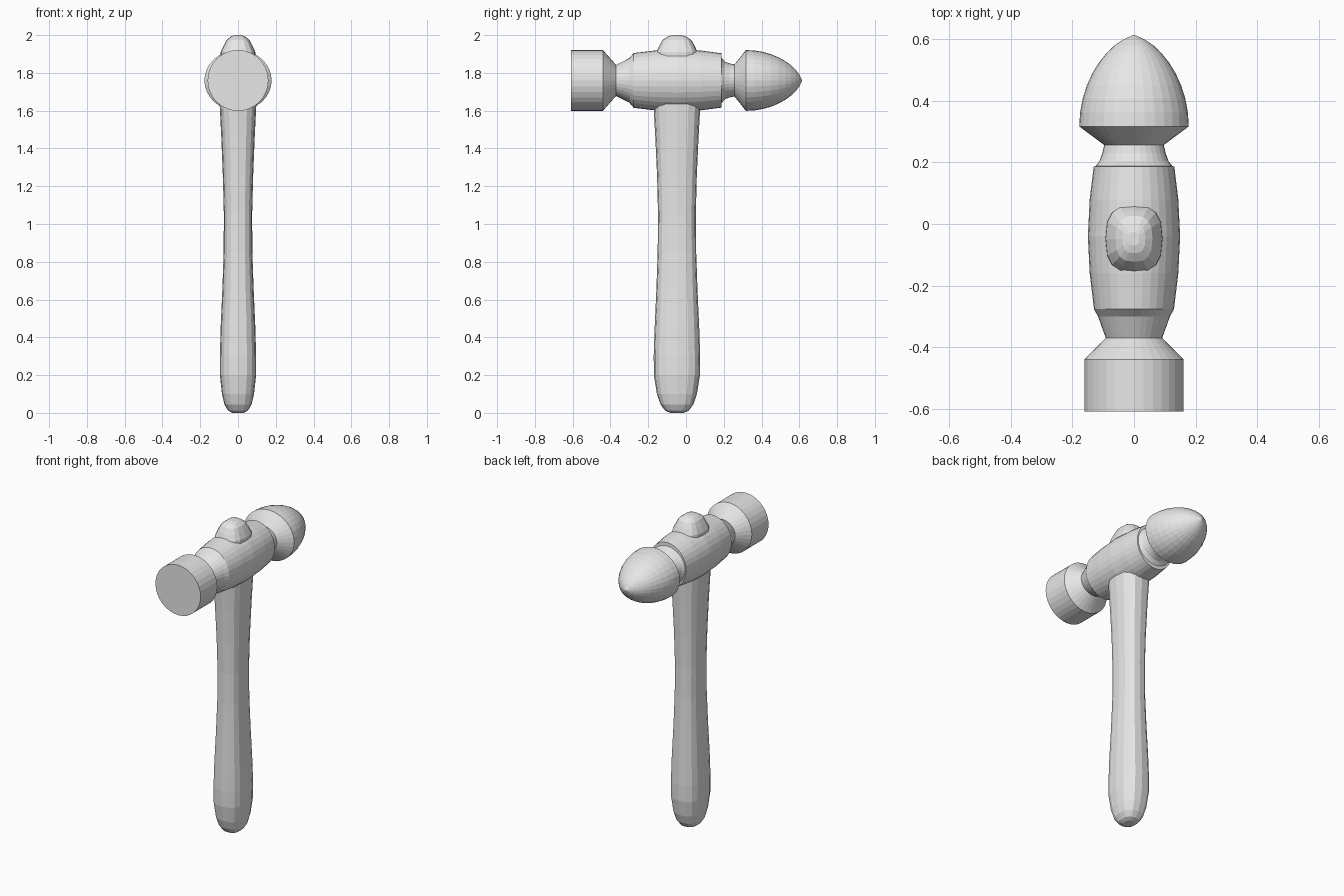
import bpy
import bmesh
from math import cos, sin, pi, copysign

if "Cube" in bpy.data.objects:
    bpy.data.objects.remove(bpy.data.objects["Cube"], do_unlink=True)

grey = bpy.data.materials.new("light grey")
grey.use_nodes = True
colour = (0.8, 0.8, 0.8, 1)
grey.diffuse_color = colour
grey.node_tree.nodes["Principled BSDF"].inputs["Base Color"].default_value = colour


def rounded(value, power):
    return copysign(abs(value) ** (2 / power), value)


def loft(name, rings, sides, place, power=2):
    """Skin rings of (position, half width, half depth) along one axis."""
    bm = bmesh.new()
    loops = []
    for t, a, b in rings:
        angles = [2 * pi * i / sides for i in range(sides)]
        loops.append([bm.verts.new(place(a * rounded(cos(k), power),
                                         b * rounded(sin(k), power), t))
                      for k in angles])
    for low, high in zip(loops, loops[1:]):
        for i in range(sides):
            j = (i + 1) % sides
            bm.faces.new((low[i], low[j], high[j], high[i]))
    bm.faces.new(loops[0][::-1])
    bm.faces.new(loops[-1])
    bmesh.ops.recalc_face_normals(bm, faces=bm.faces)
    mesh = bpy.data.meshes.new(name)
    bm.to_mesh(mesh)
    bm.free()
    mesh.materials.append(grey)
    obj = bpy.data.objects.new(name, mesh)
    bpy.context.collection.objects.link(obj)
    return obj


# Head: striking face, front neck, barrel body, rear neck
head = [(-0.61, 0.161, 0.161), (-0.44, 0.161, 0.161), (-0.37, 0.092, 0.082),
        (-0.30, 0.117, 0.118), (-0.277, 0.13, 0.145), (-0.16, 0.144, 0.159),
        (-0.04, 0.15, 0.165), (0.08, 0.144, 0.158), (0.187, 0.131, 0.144),
        (0.188, 0.125, 0.122), (0.205, 0.112, 0.1), (0.23, 0.103, 0.09),
        (0.257, 0.097, 0.085)]

# Egg-shaped peen
steps = 10
for i in range(steps):
    u = sin(i / steps * pi / 2)
    r = (1 - u * u) ** 0.65
    head.append((0.317 + 0.295 * u, 0.178 * r, 0.161 * r))
head.append((0.614, 0.004, 0.004))
loft("hammer_head", head, 32, lambda a, b, t: (a, t, 1.76 + b))

# Handle with rounded butt, running through the head to a domed top
handle = [(0, 0.03, 0.035), (0.012, 0.052, 0.063), (0.045, 0.072, 0.087),
          (0.1, 0.085, 0.106), (0.2, 0.096, 0.122), (0.3, 0.096, 0.123),
          (0.45, 0.092, 0.118), (0.65, 0.083, 0.109), (0.85, 0.076, 0.102),
          (1.05, 0.075, 0.1), (1.25, 0.08, 0.105), (1.45, 0.088, 0.114),
          (1.63, 0.097, 0.124), (1.75, 0.097, 0.118), (1.91, 0.092, 0.109),
          (1.945, 0.076, 0.093), (1.975, 0.06, 0.075), (1.993, 0.037, 0.047),
          (2.0, 0.017, 0.022)]
loft("handle", handle, 16, lambda a, b, t: (a, b - 0.048, t), 2.7)
